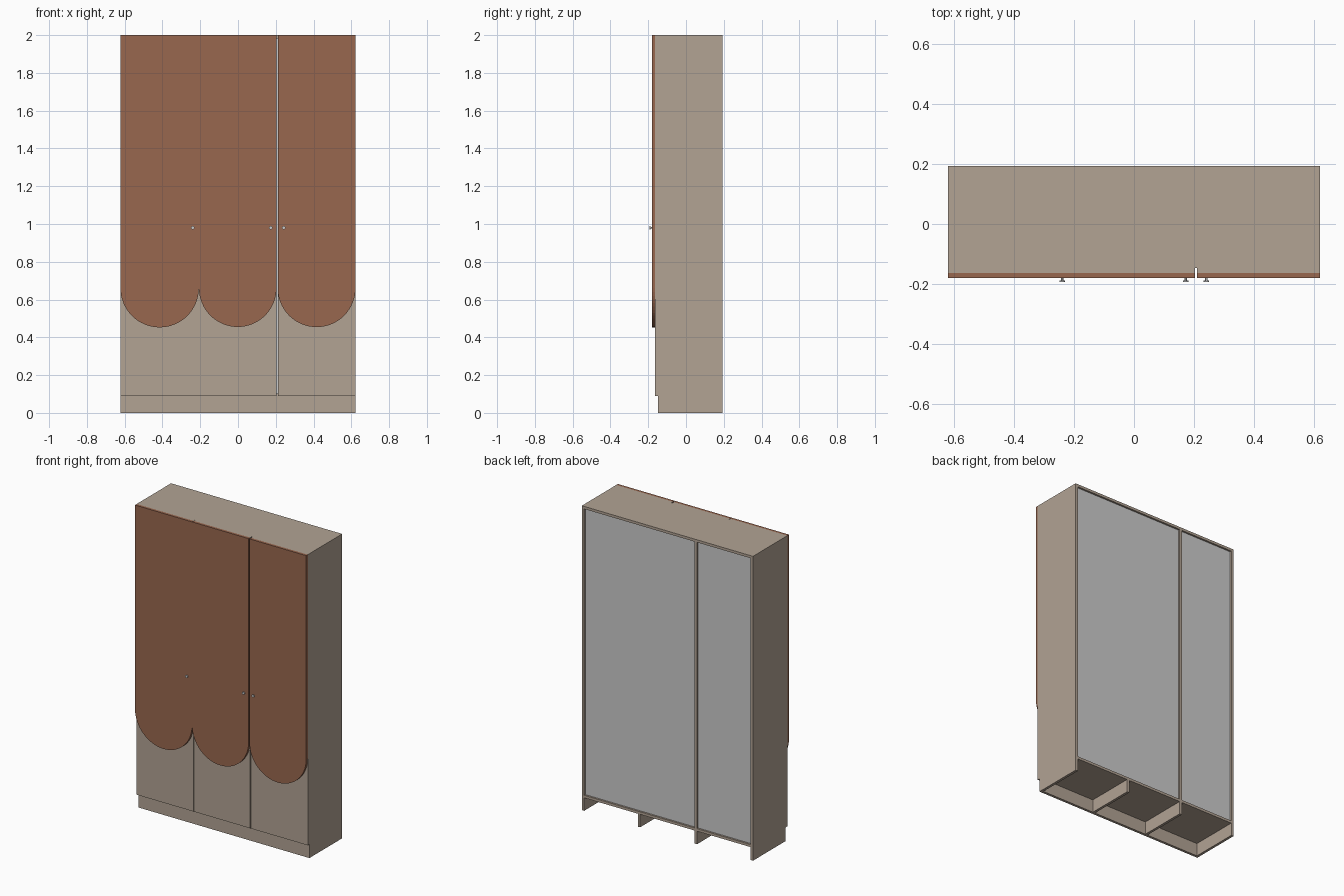
import bpy, bmesh, math
from mathutils import Matrix

cube = bpy.data.objects.get("Cube")
if cube:
    bpy.data.objects.remove(cube, do_unlink=True)


def material(name, rgb):
    m = bpy.data.materials.new(name)
    m.use_nodes = True
    m.diffuse_color = (*rgb, 1)
    m.node_tree.nodes["Principled BSDF"].inputs["Base Color"].default_value = (*rgb, 1)
    return m


BEIGE = material("beige board", (0.445, 0.366, 0.296))
BROWN = material("terracotta brown", (0.314, 0.136, 0.078))
GREY = material("light grey", (0.604, 0.604, 0.604))


def finish(bm, name, mat):
    bmesh.ops.recalc_face_normals(bm, faces=bm.faces)
    mesh = bpy.data.meshes.new(name)
    bm.to_mesh(mesh)
    bm.free()
    mesh.materials.append(mat)
    ob = bpy.data.objects.new(name, mesh)
    bpy.context.collection.objects.link(ob)
    return ob


def box(name, x, y, z, mat=BEIGE):
    """Board spanning the given (low, high) ranges."""
    bm = bmesh.new()
    bmesh.ops.create_cube(bm, size=1)
    for v in bm.verts:
        v.co = [r[0] + (c + 0.5) * (r[1] - r[0]) for c, r in zip(v.co, (x, y, z))]
    return finish(bm, name, mat)


def slab(name, outline, y, mat):
    """Flat x-z outline extruded through the depth range y."""
    bm = bmesh.new()
    face = bm.faces.new([bm.verts.new((px, y[0], pz)) for px, pz in outline])
    ext = bmesh.ops.extrude_face_region(bm, geom=[face])
    for v in ext["geom"]:
        if isinstance(v, bmesh.types.BMVert):
            v.co.y = y[1]
    return finish(bm, name, mat)


W, H, T = 0.622, 2.0, 0.017       # half width, height, board thickness
FRONT, BACK = -0.147, 0.193
DOOR, OVERLAY = FRONT - T, FRONT - 2 * T
BASE = 0.085                      # underside of the floor board
SPLIT = 0.207                     # division between thirds
DEPTH = (FRONT, BACK)
inner = (-W + T, W - T)

# Carcass
for side, s in (("left", 1), ("right", -1)):
    box(side + "_side_panel", sorted((s * W, s * (W - T))), DEPTH, (0, H))
box("top_panel", inner, DEPTH, (H - T, H))
box("floor_panel", inner, DEPTH, (BASE, BASE + T))
box("inner_divider", (-SPLIT - T / 2, -SPLIT + T / 2), DEPTH, (BASE + T, H - T))

# Back panels, set slightly into the frame
back = (BACK - 0.018, BACK - 0.012)
box("wide_back_panel", (-SPLIT + T / 2, inner[1]), back, (BASE + T, H - T), GREY)
box("narrow_back_panel", (inner[0], -SPLIT - T / 2), back, (BASE + T, H - T), GREY)

# Plinth front and the supports behind it
box("plinth_front", inner, (FRONT, FRONT + T), (0, BASE))
for name, x in (("left_plinth_support", SPLIT), ("right_plinth_support", -SPLIT)):
    box(name, (x - T / 2, x + T / 2), (FRONT + T, BACK), (0, BASE))

# Doors with scalloped overlays
SCALLOP_Z, STEPS = 0.66, 32
doors = {"right": (-W, -SPLIT - 0.0005),
         "middle": (-SPLIT + 0.0005, SPLIT - 0.0035),
         "left": (SPLIT + 0.0035, W)}
for name, (a, b) in doors.items():
    box(name + "_door", (a, b), (DOOR, FRONT), (0.09, H))
    r, c = (b - a) / 2, (a + b) / 2
    arc = [(c - r * math.cos(math.pi * i / STEPS),
            SCALLOP_Z - r * math.sin(math.pi * i / STEPS)) for i in range(STEPS + 1)]
    slab(name + "_door_overlay", arc + [(b, H), (a, H)], (OVERLAY, DOOR), BROWN)

# Knobs: thin stem with a wider flat cap
for name, x in (("right", -0.24), ("middle", 0.173), ("left", 0.242)):
    bm = bmesh.new()
    for radius, y0, y1 in ((0.004, OVERLAY, -0.188), (0.009, -0.188, -0.193)):
        place = Matrix.Translation((x, (y0 + y1) / 2, 0.98)) @ Matrix.Rotation(math.pi / 2, 4, "X")
        bmesh.ops.create_cone(bm, cap_ends=True, segments=20, radius1=radius,
                              radius2=radius, depth=abs(y1 - y0), matrix=place)
    finish(bm, name + "_knob", GREY)
